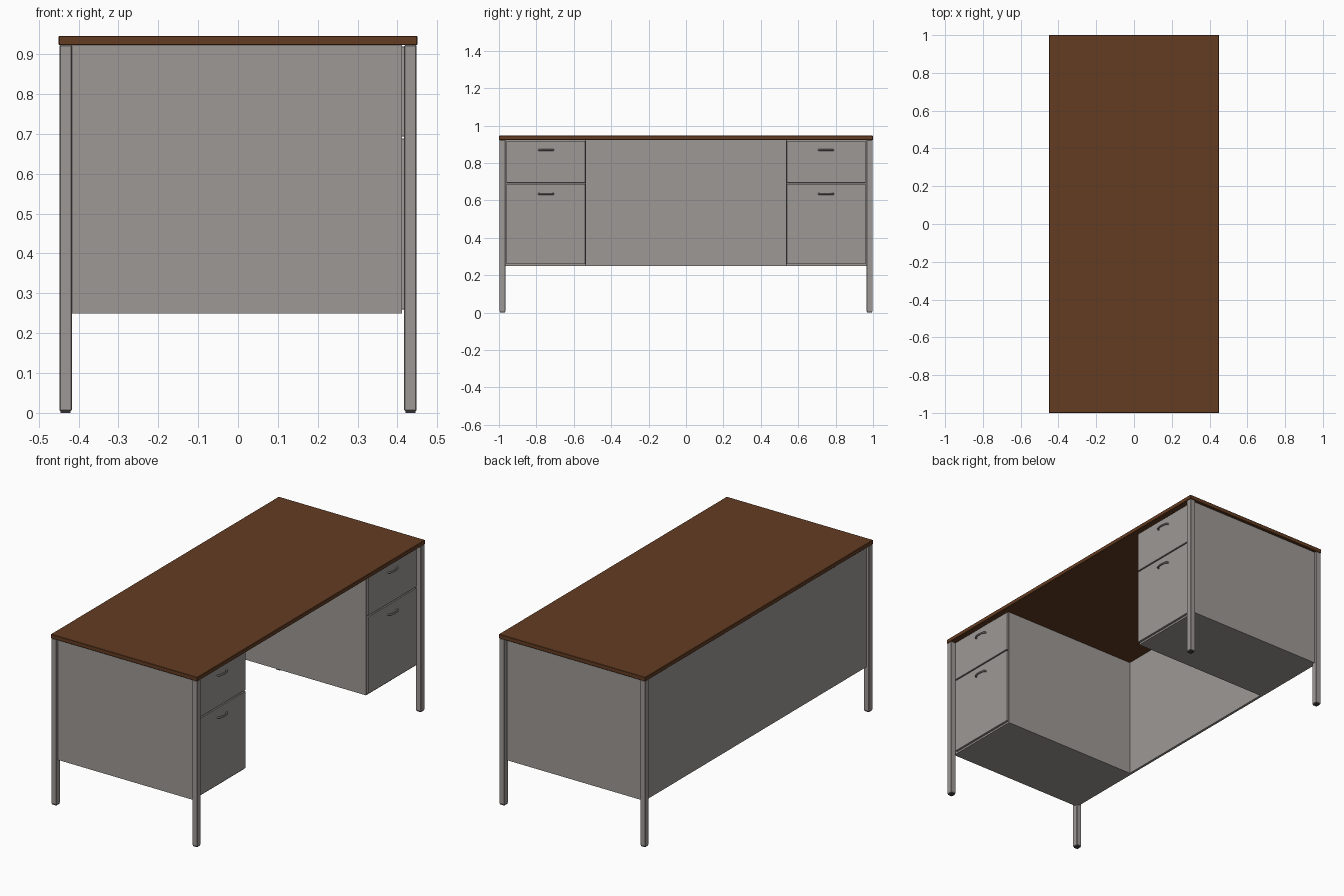
import bpy, bmesh, math

if "Cube" in bpy.data.objects:
    bpy.data.objects.remove(bpy.data.objects["Cube"])


def material(name, rgb):
    m = bpy.data.materials.new(name)
    m.diffuse_color = (*rgb, 1)
    m.use_nodes = True
    m.node_tree.nodes["Principled BSDF"].inputs["Base Color"].default_value = m.diffuse_color
    return m


GREY = material("grey_steel", (0.34, 0.315, 0.305))
WOOD = material("brown_wood", (0.125, 0.045, 0.016))
DARK = material("dark_rubber", (0.06, 0.055, 0.055))


def box(name, x, y, z, mat, bevel=0.0):
    """Box from (min, max) ranges on each axis."""
    bm = bmesh.new()
    bmesh.ops.create_cube(bm, size=1)
    for v in bm.verts:
        v.co = [r[0] if c < 0 else r[1] for c, r in zip(v.co, (x, y, z))]
    me = bpy.data.meshes.new(name)
    bm.to_mesh(me)
    bm.free()
    ob = bpy.data.objects.new(name, me)
    bpy.context.collection.objects.link(ob)
    me.materials.append(mat)
    if bevel:
        b = ob.modifiers.new("bevel", 'BEVEL')
        b.width, b.segments = bevel, 1
    return ob


def span(a, b, s):
    """Range on one side, mirrored when s is negative."""
    return tuple(sorted((a * s, b * s)))


def handle(name, y, z):
    """Bow-shaped drawer pull bulging toward +x."""
    cu = bpy.data.curves.new(name, 'CURVE')
    cu.dimensions = '3D'
    cu.bevel_depth, cu.bevel_resolution = 0.005, 2
    cu.use_fill_caps = True
    sp = cu.splines.new('POLY')
    n = 12
    sp.points.add(n)
    for i, p in enumerate(sp.points):
        a = math.pi * i / n
        p.co = (0.420 + 0.021 * math.sin(a) ** 0.6, y - 0.039 * math.cos(a), z, 1)
    ob = bpy.data.objects.new(name, cu)
    bpy.context.collection.objects.link(ob)
    cu.materials.append(GREY)
    bpy.ops.object.select_all(action='DESELECT')
    ob.select_set(True)
    bpy.context.view_layer.objects.active = ob
    bpy.ops.object.convert(target='MESH')
    bpy.ops.object.shade_smooth_by_angle()


TOP_Z, LOW_Z = 0.923, 0.25

# Desk top and long rear panel
box("desk_top", (-0.45, 0.45), (-1, 1), (TOP_Z, 0.946), WOOD, 0.002)
box("rear_panel", (-0.434, -0.42), (-0.97, 0.97), (LOW_Z, TOP_Z), GREY)

for s, side in ((-1, "front"), (1, "back")):
    # Corner legs with small feet
    for t, end in ((-1, "left"), (1, "right")):
        box(f"{side}_{end}_leg", span(0.417, 0.448, t), span(0.965, 0.998, s),
            (0.005, TOP_Z), GREY, 0.002)
        box(f"{side}_{end}_foot", span(0.42, 0.445, t), span(0.968, 0.995, s),
            (0, 0.006), DARK)
    # Drawer pedestal running the full depth
    box(f"{side}_pedestal", (-0.425, 0.412), span(0.535, 0.984, s),
        (LOW_Z, TOP_Z), GREY)
    # Two drawer fronts with pulls
    for label, z0, z1, hz in (("upper", 0.694, 0.919, 0.870),
                              ("lower", 0.260, 0.688, 0.635)):
        box(f"{side}_{label}_drawer", (0.405, 0.424), span(0.538, 0.960, s),
            (z0, z1), GREY, 0.001)
        handle(f"{side}_{label}_handle", 0.748 * s, hz)
